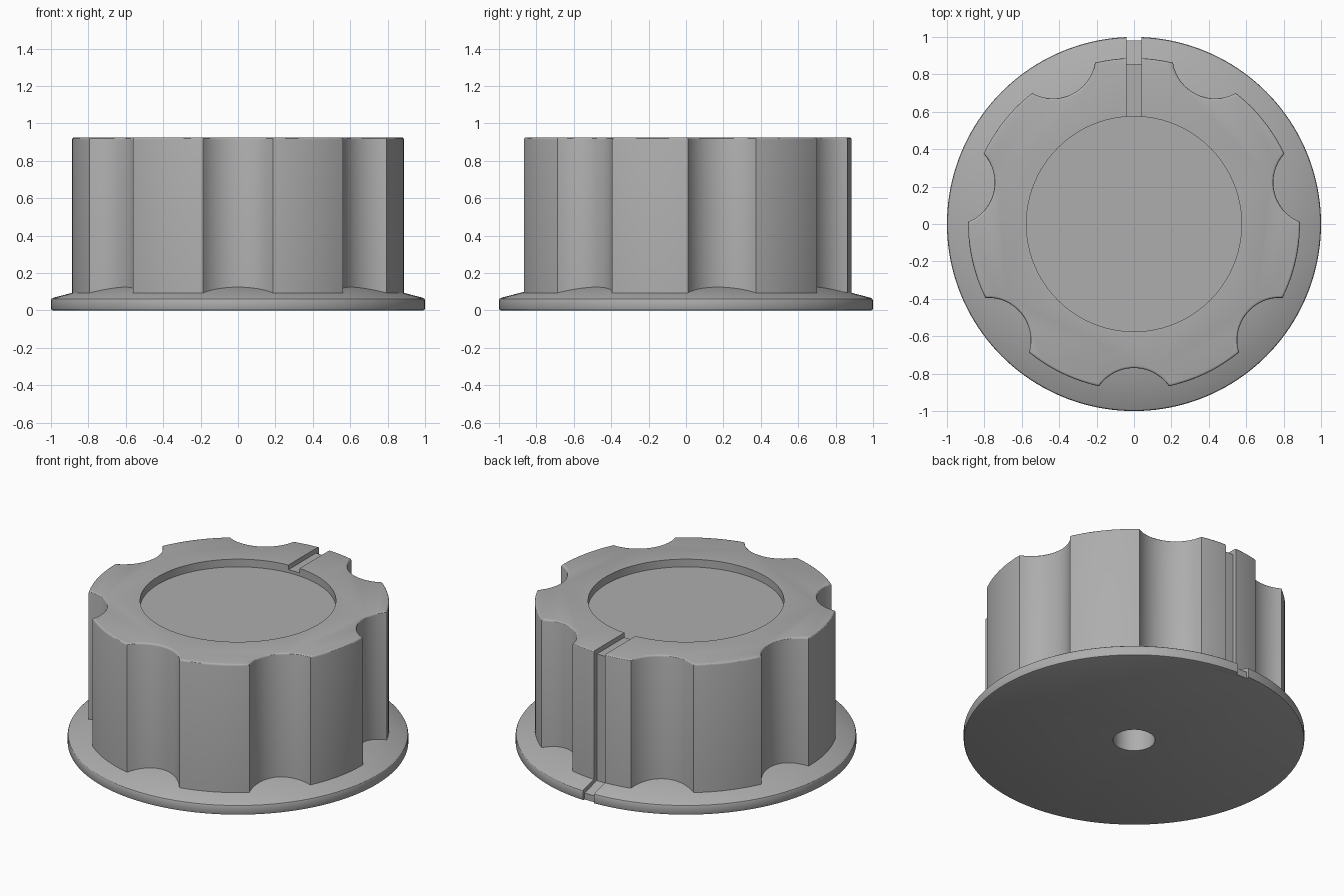
import bpy, bmesh
from math import pi, sin, cos, acos, radians
from mathutils import Matrix

cube = bpy.data.objects.get("Cube")
if cube:
    bpy.data.objects.remove(cube, do_unlink=True)

grey = bpy.data.materials.new("mid grey")
grey.use_nodes = True
colour = (0.42, 0.42, 0.42, 1)
grey.diffuse_color = colour
grey.node_tree.nodes["Principled BSDF"].inputs["Base Color"].default_value = colour

GRIP_R, TOP = 0.887, 0.925
NOTCHES, NOTCH_R, NOTCH_DIST = 7, 0.228, 0.998


def finish(name, bm):
    bmesh.ops.recalc_face_normals(bm, faces=bm.faces)
    mesh = bpy.data.meshes.new(name)
    bm.to_mesh(mesh)
    bm.free()
    mesh.materials.append(grey)
    ob = bpy.data.objects.new(name, mesh)
    bpy.context.collection.objects.link(ob)
    return ob


def prism(name, points, depth, bevel=0):
    """Extrude a closed outline of 3D points, optionally rounding the far rim."""
    bm = bmesh.new()
    face = bm.faces.new([bm.verts.new(p) for p in points])
    out = bmesh.ops.extrude_face_region(bm, geom=[face], use_keep_orig=True)["geom"]
    bmesh.ops.translate(bm, vec=depth, verts=[v for v in out if isinstance(v, bmesh.types.BMVert)])
    if bevel:
        cap = next(f for f in out if isinstance(f, bmesh.types.BMFace))
        bmesh.ops.bevel(bm, geom=list(cap.edges), offset=bevel, segments=3,
                        profile=0.5, affect='EDGES')
    return finish(name, bm)


def cylinder(name, radius, z0, z1):
    ring = [(radius * cos(2 * pi * i / 96), radius * sin(2 * pi * i / 96), z0) for i in range(96)]
    return prism(name, ring, (0, 0, z1 - z0))


def lathe(name, profile, steps):
    bm = bmesh.new()
    rings = [[bm.verts.new((r * cos(2 * pi * i / steps), r * sin(2 * pi * i / steps), z))
              for i in range(steps)] for r, z in profile]
    for a, b in zip(rings, rings[1:]):
        for i in range(steps):
            j = (i + 1) % steps
            bm.faces.new((a[i], a[j], b[j], b[i]))
    bm.faces.new(rings[0])
    bm.faces.new(rings[-1])
    return finish(name, bm)


def scalloped_outline(z):
    """Circle with evenly spaced round finger notches, the first at the front."""
    half = acos((GRIP_R**2 + NOTCH_DIST**2 - NOTCH_R**2) / (2 * GRIP_R * NOTCH_DIST))
    swing = acos((NOTCH_DIST - GRIP_R * cos(half)) / NOTCH_R)
    pitch = 2 * pi / NOTCHES
    points = []
    for k in range(NOTCHES):
        mid = -pi / 2 + k * pitch
        for i in range(17):
            a = swing * (1 - i / 8)
            x, y = NOTCH_DIST - NOTCH_R * cos(a), -NOTCH_R * sin(a)
            points.append((x * cos(mid) - y * sin(mid), x * sin(mid) + y * cos(mid), z))
        for i in range(1, 12):
            a = mid + half + (pitch - 2 * half) * i / 12
            points.append((GRIP_R * cos(a), GRIP_R * sin(a), z))
    return points


# Scalloped grip and its base flange
grip = prism("grip", scalloped_outline(0.03), (0, 0, TOP - 0.03), bevel=0.012)
flange = lathe("flange", [(0.99, 0), (0.997, 0.003), (1, 0.01), (1, 0.055), (0.997, 0.062),
                          (0.99, 0.067), (0.7, 0.143)], 160)

# Cutters: pointer groove down the back, dished top, shaft hole
groove_profile = [(0.5, 0.895), (0.855, 0.895), (0.855, 0.075), (0.98, 0.042),
                  (0.98, -0.1), (1.2, -0.1), (1.2, 1.1), (0.5, 1.1)]
groove = prism("groove_cutter", [(-0.04, y, z) for y, z in groove_profile], (0.08, 0, 0))
dish = cylinder("dish_cutter", 0.575, TOP - 0.05, TOP + 0.1)
hole = cylinder("shaft_hole_cutter", 0.123, -0.1, 0.6)
cutters = [groove, dish, hole]

for part in (grip, flange):
    for cutter in cutters:
        mod = part.modifiers.new(cutter.name, 'BOOLEAN')
        mod.operation, mod.solver, mod.object = 'DIFFERENCE', 'EXACT', cutter
    bpy.context.view_layer.update()
    cut = bpy.data.meshes.new_from_object(part.evaluated_get(bpy.context.evaluated_depsgraph_get()))
    part.modifiers.clear()
    part.data = cut

for cutter in cutters:
    bpy.data.objects.remove(cutter, do_unlink=True)

# Smooth shading with crisp edges
for part in (grip, flange):
    bpy.ops.object.select_all(action='DESELECT')
    part.select_set(True)
    bpy.context.view_layer.objects.active = part
    bpy.ops.object.shade_smooth_by_angle(angle=radians(30))
